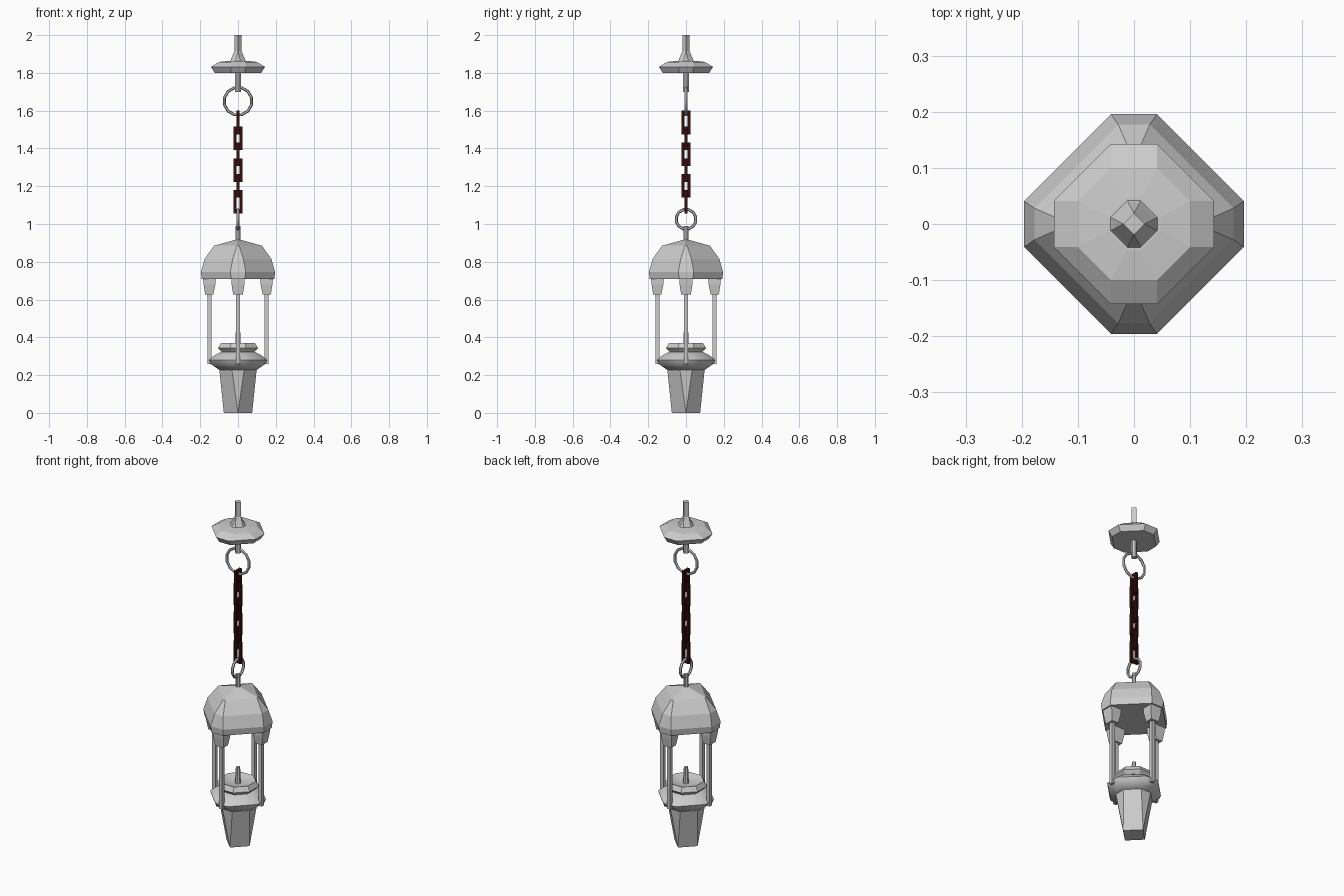
import bpy, bmesh, math
from mathutils import Matrix, Vector

cube = bpy.data.objects.get("Cube")
if cube:
    bpy.data.objects.remove(cube, do_unlink=True)


def material(name, rgb):
    m = bpy.data.materials.new(name)
    m.use_nodes = True
    m.diffuse_color = (*rgb, 1)
    m.node_tree.nodes["Principled BSDF"].inputs["Base Color"].default_value = (*rgb, 1)
    return m


GREY = material("grey metal", (0.6, 0.6, 0.6))
RUST = material("dark red iron", (0.035, 0.004, 0.004))


def finish(name, bm, mat, smooth=None):
    bmesh.ops.remove_doubles(bm, verts=bm.verts, dist=0.0003)
    bmesh.ops.recalc_face_normals(bm, faces=bm.faces)
    mesh = bpy.data.meshes.new(name)
    bm.to_mesh(mesh)
    bm.free()
    mesh.materials.append(mat)
    ob = bpy.data.objects.new(name, mesh)
    bpy.context.collection.objects.link(ob)
    if smooth:
        bpy.ops.object.select_all(action='DESELECT')
        ob.select_set(True)
        bpy.context.view_layer.objects.active = ob
        bpy.ops.object.shade_smooth_by_angle(angle=math.radians(smooth))
    return ob


def skin(bm, rings):
    """Join point rings into a closed solid."""
    loops = [[bm.verts.new(p) for p in r] for r in rings]
    n = len(loops[0])
    for a, b in zip(loops, loops[1:]):
        for i in range(n):
            j = (i + 1) % n
            bm.faces.new((a[i], a[j], b[j], b[i]))
    bm.faces.new(loops[0][::-1])
    bm.faces.new(loops[-1])


def octagon(z, h, f):
    """Diamond of reach h whose four corners are cut to half width f."""
    pts = []
    for i in range(4):
        turn = Matrix.Rotation(i * math.pi / 2, 3, 'Z')
        pts += [turn @ Vector((h, -f, z)), turn @ Vector((h, f, z))]
    return pts


def tower(name, profile, smooth=None):
    bm = bmesh.new()
    skin(bm, [octagon(*p) for p in profile])
    return finish(name, bm, GREY, smooth)


def rect(z, x0, x1, w):
    return [(x0, -w, z), (x1, -w, z), (x1, w, z), (x0, w, z)]


def four_around(name, rings):
    for i, side in enumerate(("left", "back", "right", "front")):
        bm = bmesh.new()
        skin(bm, rings)
        bm.transform(Matrix.Rotation(i * math.pi / 2, 4, 'Z'))
        finish(side + "_" + name, bm, GREY)


def ring(name, z, radius, tube, turn):
    """Upright round loop, facing the front unless turned."""
    bm = bmesh.new()
    n, sides = 12, 6
    grid = []
    for i in range(n):
        a = 2 * math.pi * (i + 0.5) / n
        row = []
        for k in range(sides):
            b = 2 * math.pi * k / sides
            r = radius + tube * math.cos(b)
            row.append(bm.verts.new((r * math.cos(a), tube * math.sin(b), r * math.sin(a))))
        grid.append(row)
    for i in range(n):
        a, b = grid[i], grid[(i + 1) % n]
        for k in range(sides):
            m = (k + 1) % sides
            bm.faces.new((a[k], b[k], b[m], a[m]))
    bm.transform(Matrix.Translation((0, 0, z)) @ Matrix.Rotation(turn, 4, 'Z'))
    finish(name, bm, GREY, 40)


def link(name, z, turn, w=0.025, h=0.0625, t=0.016):
    """Rectangular chain link with a square section."""
    bm = bmesh.new()
    loops = []
    for inset, y in ((0, -t / 2), (0, t / 2), (t, t / 2), (t, -t / 2)):
        a, b = w - inset, h - inset
        loops.append([bm.verts.new(p) for p in ((-a, y, -b), (a, y, -b), (a, y, b), (-a, y, b))])
    for s in range(4):
        p, q = loops[s], loops[(s + 1) % 4]
        for i in range(4):
            j = (i + 1) % 4
            bm.faces.new((p[i], p[j], q[j], q[i]))
    bm.transform(Matrix.Translation((0, 0, z)) @ Matrix.Rotation(turn, 4, 'Z'))
    finish(name, bm, RUST)


# Ceiling mount: plate, flared stem and lower hook rod
tower("ceiling_plate", [(1.80, 0.123, 0.035), (1.832, 0.143, 0.041), (1.858, 0.1, 0.041), (1.864, 0.047, 0.013)])
tower("ceiling_stem", [(1.855, 0.047, 0.013), (1.87, 0.038, 0.01), (1.915, 0.019, 0), (2.0, 0.019, 0)])
tower("hook_rod", [(1.70, 0.015, 0.005), (1.81, 0.015, 0.005)])

# Rings and chain
ring("upper_ring", 1.65, 0.074, 0.008, 0)
ring("lower_ring", 1.025, 0.053, 0.008, math.pi / 2)
for i in range(6):
    link("chain_link_%d" % (i + 1), 1.5375 - 0.084 * i, math.pi / 2 * ((i + 1) % 2))

# Roof and its hanger
tower("roof_hanger", [(0.89, 0.012, 0.004), (0.99, 0.012, 0.004)])
tower("roof", [(0.71, 0.193, 0.036), (0.747, 0.196, 0.041), (0.815, 0.177, 0.028),
               (0.885, 0.127, 0.006), (0.917, 0.012, 0.002)])

# Corner brackets and posts
four_around("bracket", [rect(0.628, 0.13, 0.174, 0.026), rect(0.68, 0.12, 0.182, 0.034), rect(0.73, 0.115, 0.187, 0.036)])
four_around("post", [rect(0.258, 0.14, 0.161, 0.0105), rect(0.66, 0.14, 0.161, 0.0105)])

# Base: tapered foot, dish, cup with a shallow bowl, and candle
tower("foot", [(0, 0.075, 0), (0.24, 0.1, 0.034)])
tower("dish", [(0.228, 0.1, 0.034), (0.258, 0.143, 0.04), (0.28, 0.153, 0.04),
               (0.305, 0.125, 0.04), (0.325, 0.085, 0.034)], 50)
tower("cup", [(0.315, 0.08, 0.034), (0.343, 0.106, 0.042), (0.37, 0.09, 0.037),
              (0.358, 0.06, 0.025), (0.352, 0.025, 0.01)], 30)
tower("candle", [(0.345, 0.016, 0.006), (0.445, 0.011, 0.004)])
